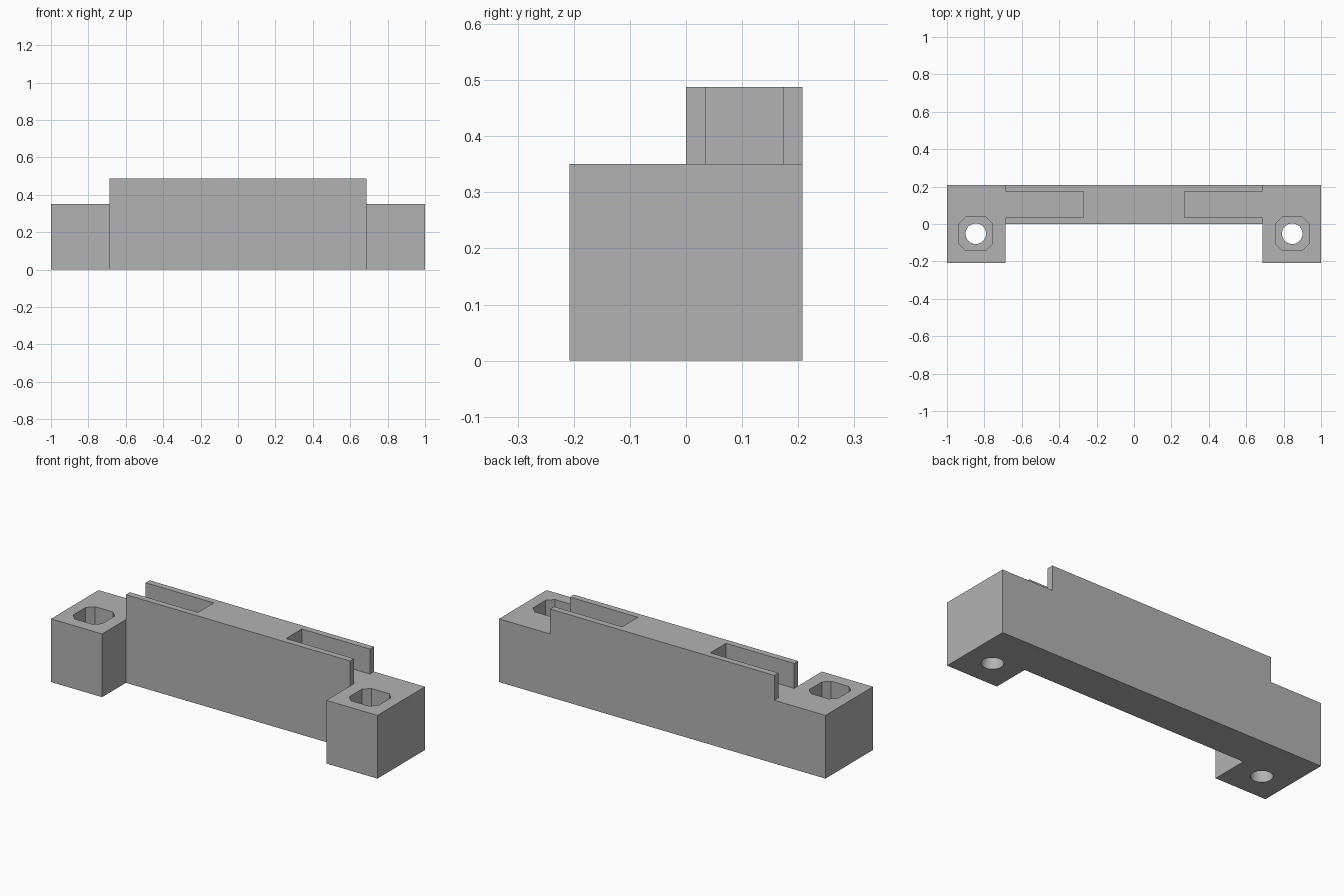
import bpy, bmesh, math

if "Cube" in bpy.data.objects:
    bpy.data.objects.remove(bpy.data.objects["Cube"], do_unlink=True)

# Main dimensions
HALF, BAR = 1.0, 0.687             # half length overall, half length of the bar
FRONT, BACK = -0.208, 0.208        # depth of the end blocks
LOW, HIGH = 0.35, 0.488            # block height, bar height
SLOT_IN, SLOT_Y = 0.27, (0.035, 0.173)
BOLT_X, BOLT_Y, BOLT_R = 0.846, -0.052, 0.055
POCKET, CHAMFER, POCKET_Z = 0.089, 0.034, 0.15

grey = bpy.data.materials.new("plain grey")
grey.use_nodes = True
grey.diffuse_color = (0.45, 0.45, 0.45, 1)
grey.node_tree.nodes["Principled BSDF"].inputs["Base Color"].default_value = grey.diffuse_color


def prism(name, outline, z0, z1):
    """Extrude a plan outline between two heights."""
    bm = bmesh.new()
    face = bm.faces.new([bm.verts.new((x, y, z0)) for x, y in outline])
    out = bmesh.ops.extrude_face_region(bm, geom=[face])
    top = [v for v in out["geom"] if isinstance(v, bmesh.types.BMVert)]
    bmesh.ops.translate(bm, verts=top, vec=(0, 0, z1 - z0))
    bmesh.ops.recalc_face_normals(bm, faces=bm.faces)
    mesh = bpy.data.meshes.new(name)
    bm.to_mesh(mesh)
    bm.free()
    mesh.materials.append(grey)
    obj = bpy.data.objects.new(name, mesh)
    bpy.context.collection.objects.link(obj)
    return obj


def combine(target, other, operation):
    """Apply a boolean and remove the helper."""
    mod = target.modifiers.new("combine", "BOOLEAN")
    mod.operation, mod.object, mod.solver = operation, other, "EXACT"
    bpy.context.view_layer.objects.active = target
    bpy.ops.object.modifier_apply(modifier=mod.name)
    bpy.data.objects.remove(other, do_unlink=True)


def mirrored(half):
    """Complete a right-hand outline with its left-hand reflection."""
    return half + [(-x, y) for x, y in reversed(half)]


# Body: bar with two forward end blocks
body = prism("bracket_body", mirrored(
    [(BAR, 0), (BAR, FRONT), (HALF, FRONT), (HALF, BACK)]), 0, LOW)

# Raised bar with an open-ended slot at each end
y0, y1 = SLOT_Y
raised = prism("raised_bar", mirrored(
    [(BAR, 0), (BAR, y0), (SLOT_IN, y0), (SLOT_IN, y1), (BAR, y1), (BAR, BACK)]), LOW, HIGH)
combine(body, raised, "UNION")

# Bolt holes with chamfered square pockets
p, q = POCKET, POCKET - CHAMFER
octagon = [(q, -p), (p, -q), (p, q), (q, p), (-q, p), (-p, q), (-p, -q), (-q, -p)]
circle = [(BOLT_R * math.cos(a * math.tau / 48), BOLT_R * math.sin(a * math.tau / 48))
          for a in range(48)]
for side in (-1, 1):
    for outline, z0, z1 in ((octagon, POCKET_Z, LOW + 0.1), (circle, -0.1, LOW)):
        plan = [(x + side * BOLT_X, y + BOLT_Y) for x, y in outline]
        combine(body, prism("cutter", plan, z0, z1), "DIFFERENCE")

# Merge coplanar faces and smooth the round holes
bm = bmesh.new()
bm.from_mesh(body.data)
bmesh.ops.remove_doubles(bm, verts=bm.verts, dist=0.0001)
bmesh.ops.dissolve_limit(bm, angle_limit=0.01, verts=bm.verts, edges=bm.edges)
bm.to_mesh(body.data)
bm.free()
bpy.ops.object.select_all(action="DESELECT")
body.select_set(True)
bpy.context.view_layer.objects.active = body
bpy.ops.object.shade_smooth_by_angle(angle=math.radians(30))
